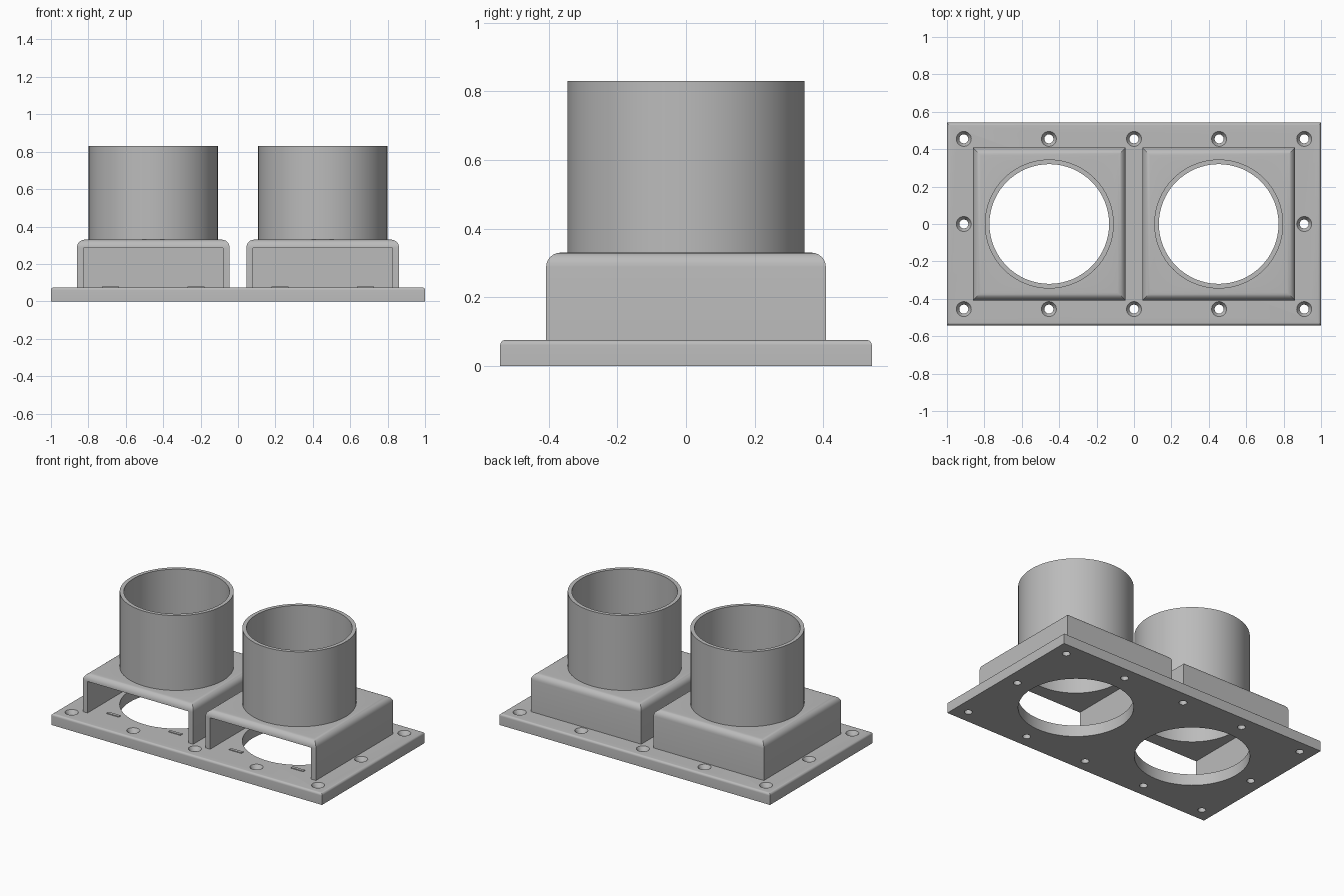
import bpy
import bmesh
import math
from mathutils import Matrix, Vector

old = bpy.data.objects.get("Cube")
if old:
    bpy.data.objects.remove(old, do_unlink=True)

# Single grey plastic
GREY = (0.5, 0.5, 0.5, 1)
grey = bpy.data.materials.new("matte grey")
grey.use_nodes = True
grey.diffuse_color = GREY
grey.node_tree.nodes["Principled BSDF"].inputs["Base Color"].default_value = GREY

PLATE_TOP = 0.075
BOX_TOP = 0.33
TUBE_TOP = 0.83
PORT_X = 0.453
WALL = 0.035


def add_object(name, bm):
    mesh = bpy.data.meshes.new(name)
    bmesh.ops.recalc_face_normals(bm, faces=bm.faces)
    bm.to_mesh(mesh)
    bm.free()
    mesh.materials.append(grey)
    obj = bpy.data.objects.new(name, mesh)
    bpy.context.collection.objects.link(obj)
    return obj


def add_box(bm, low, high):
    low, high = Vector(low), Vector(high)
    matrix = Matrix.Translation((low + high) / 2) @ Matrix.Diagonal((*(high - low), 1))
    bmesh.ops.create_cube(bm, size=1, matrix=matrix)


def add_cone(bm, x, y, z0, z1, r0, r1, sides=64):
    bmesh.ops.create_cone(bm, cap_ends=True, segments=sides, radius1=r0, radius2=r1,
                          depth=z1 - z0, matrix=Matrix.Translation((x, y, (z0 + z1) / 2)))


def round_top(bm, z, radius):
    edges = [e for e in bm.edges if all(abs(v.co.z - z) < 1e-4 for v in e.verts)]
    bmesh.ops.bevel(bm, geom=edges, offset=radius, segments=6, profile=0.5, affect="EDGES")


def cut(obj, bm):
    cutter = add_object("cutter", bm)
    cutter.hide_render = True
    mod = obj.modifiers.new("cut", "BOOLEAN")
    mod.operation = "DIFFERENCE"
    mod.solver = "EXACT"
    mod.object = cutter
    activate(obj)
    bpy.ops.object.modifier_apply(modifier=mod.name)
    bpy.data.objects.remove(cutter, do_unlink=True)


def activate(obj):
    bpy.ops.object.select_all(action="DESELECT")
    obj.select_set(True)
    bpy.context.view_layer.objects.active = obj


def smooth(obj):
    activate(obj)
    bpy.ops.object.shade_smooth_by_angle(angle=math.radians(30))


# Mounting plate with a softened upper rim
bm = bmesh.new()
add_box(bm, (-1, -0.542, 0), (1, 0.542, PLATE_TOP))
round_top(bm, PLATE_TOP, 0.015)
plate = add_object("mounting_plate", bm)

# Two port openings in the plate
bm = bmesh.new()
for side in (-1, 1):
    add_cone(bm, side * PORT_X, 0, -0.1, 0.2, 0.345, 0.345)
cut(plate, bm)

# Countersunk screw holes around the rim
screws = [(x, y) for x in (-0.91, -0.455, 0, 0.455, 0.91) for y in (-0.455, 0.455)]
screws += [(-0.91, 0), (0.91, 0)]
bm = bmesh.new()
for x, y in screws:
    add_cone(bm, x, y, -0.1, 0.2, 0.024, 0.024, 32)
cut(plate, bm)
bm = bmesh.new()
for x, y in screws:
    add_cone(bm, x, y, PLATE_TOP - 0.03, PLATE_TOP + 0.01, 0.022, 0.046, 32)
cut(plate, bm)
smooth(plate)

for side, label in ((-1, "right"), (1, "left")):
    cx = side * PORT_X
    half = 0.408

    # Housing: rounded lid, open at the front and bottom
    bm = bmesh.new()
    add_box(bm, (cx - half, -half, PLATE_TOP), (cx + half, half, BOX_TOP))
    round_top(bm, BOX_TOP, 0.042)
    housing = add_object(label + "_housing", bm)
    bm = bmesh.new()
    inner = half - WALL
    add_box(bm, (cx - inner, -0.6, 0), (cx + inner, inner, 0.285))
    cut(housing, bm)
    bm = bmesh.new()
    add_cone(bm, cx, 0, 0.2, 0.5, 0.32, 0.32)
    cut(housing, bm)
    smooth(housing)

    # Tube
    bm = bmesh.new()
    add_cone(bm, cx, 0, BOX_TOP, TUBE_TOP, 0.345, 0.345)
    tube = add_object(label + "_tube", bm)
    bm = bmesh.new()
    add_cone(bm, cx, 0, 0.2, 1, 0.32, 0.32)
    cut(tube, bm)
    smooth(tube)

    # Low catch ridges just inside the opening
    bm = bmesh.new()
    for offset in (-0.228, 0.228):
        x = cx + offset
        add_box(bm, (x - 0.045, -0.35, PLATE_TOP - 0.005), (x + 0.045, -0.33, PLATE_TOP + 0.005))
    add_object(label + "_catch_ridges", bm)
